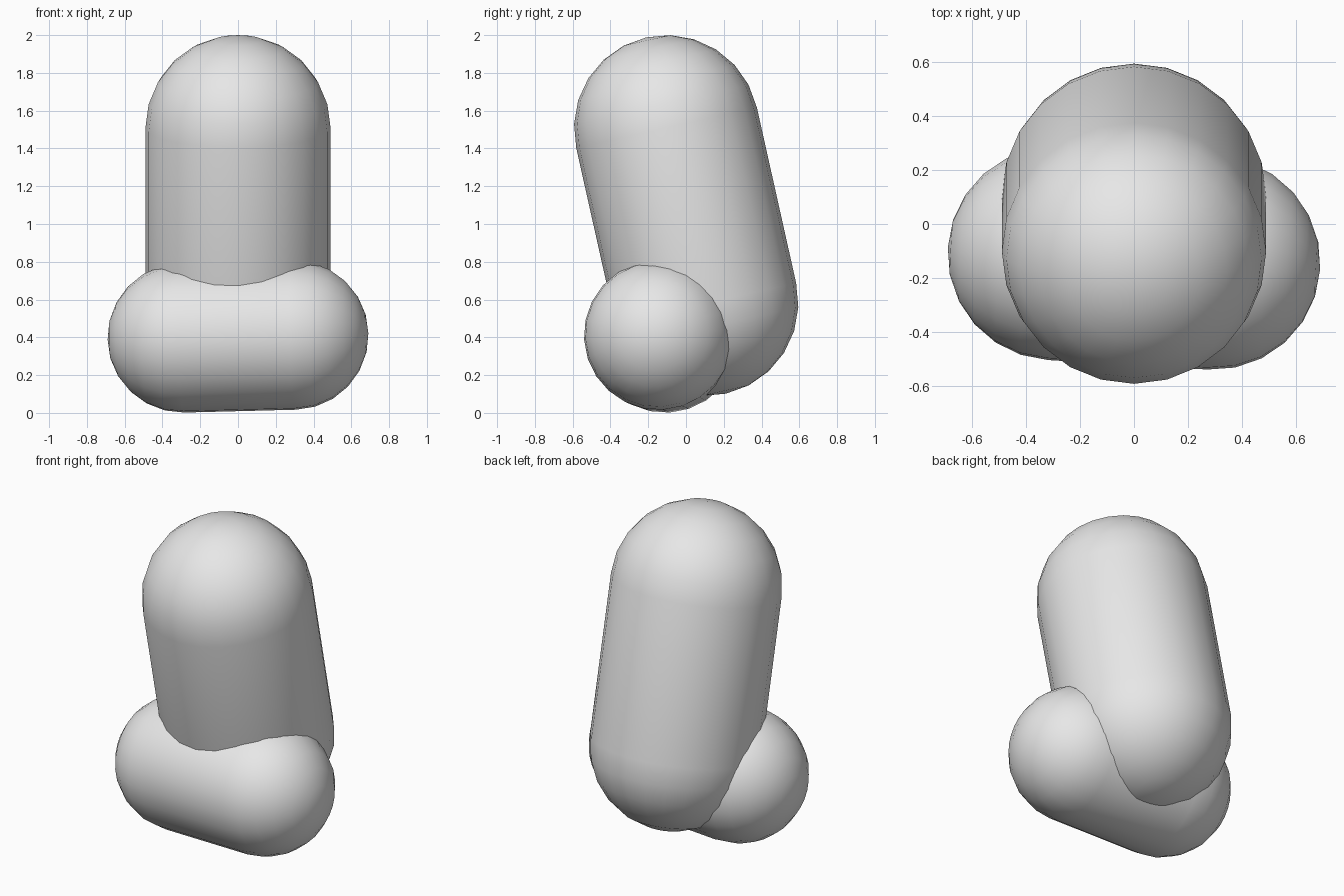
import bpy
import bmesh
import math
from mathutils import Vector

SEGMENTS, CAP_RINGS = 24, 6

cube = bpy.data.objects.get("Cube")
if cube:
    bpy.data.objects.remove(cube, do_unlink=True)

# One plain grey for the whole model
grey = bpy.data.materials.new("light_grey")
grey.use_nodes = True
colour = (0.8, 0.8, 0.8, 1)
grey.diffuse_color = colour
grey.node_tree.nodes["Principled BSDF"].inputs["Base Color"].default_value = colour


def capsule(name, start, end, radius):
    """Round-ended cylinder whose end spheres are centred on start and end."""
    start, end = Vector(start), Vector(end)
    axis = end - start
    half = axis.length / 2
    bm = bmesh.new()
    bmesh.ops.create_uvsphere(bm, u_segments=SEGMENTS, v_segments=2 * CAP_RINGS, radius=radius)

    # Split the equator into two loops and bridge them with straight walls
    equator = [e for e in bm.edges if all(abs(v.co.z) < 1e-4 for v in e.verts)]
    bmesh.ops.split_edges(bm, edges=equator)
    for face in bm.faces:
        face.smooth = True
    moved = {v: math.copysign(half, v.link_faces[0].calc_center_median().z) for v in bm.verts}
    for v, shift in moved.items():
        v.co.z += shift
    rims = [e for e in bm.edges if e.is_boundary]
    for face in bmesh.ops.bridge_loops(bm, edges=rims)["faces"]:
        face.smooth = True
    bmesh.ops.recalc_face_normals(bm, faces=bm.faces)

    mesh = bpy.data.meshes.new(name)
    bm.to_mesh(mesh)
    bm.free()
    mesh.materials.append(grey)
    obj = bpy.data.objects.new(name, mesh)
    obj.location = (start + end) / 2
    obj.rotation_mode = "QUATERNION"
    obj.rotation_quaternion = Vector((0, 0, 1)).rotation_difference(axis)
    bpy.context.collection.objects.link(obj)
    return obj


# Tall body, leaning forward at the top
capsule("leaning_body", (0, 0.105, 0.58), (0, -0.103, 1.51), 0.49)

# Crosswise foot, very slightly turned and tilted
capsule("cross_foot", (-0.295, -0.11, 0.397), (0.295, -0.145, 0.412), 0.396)
